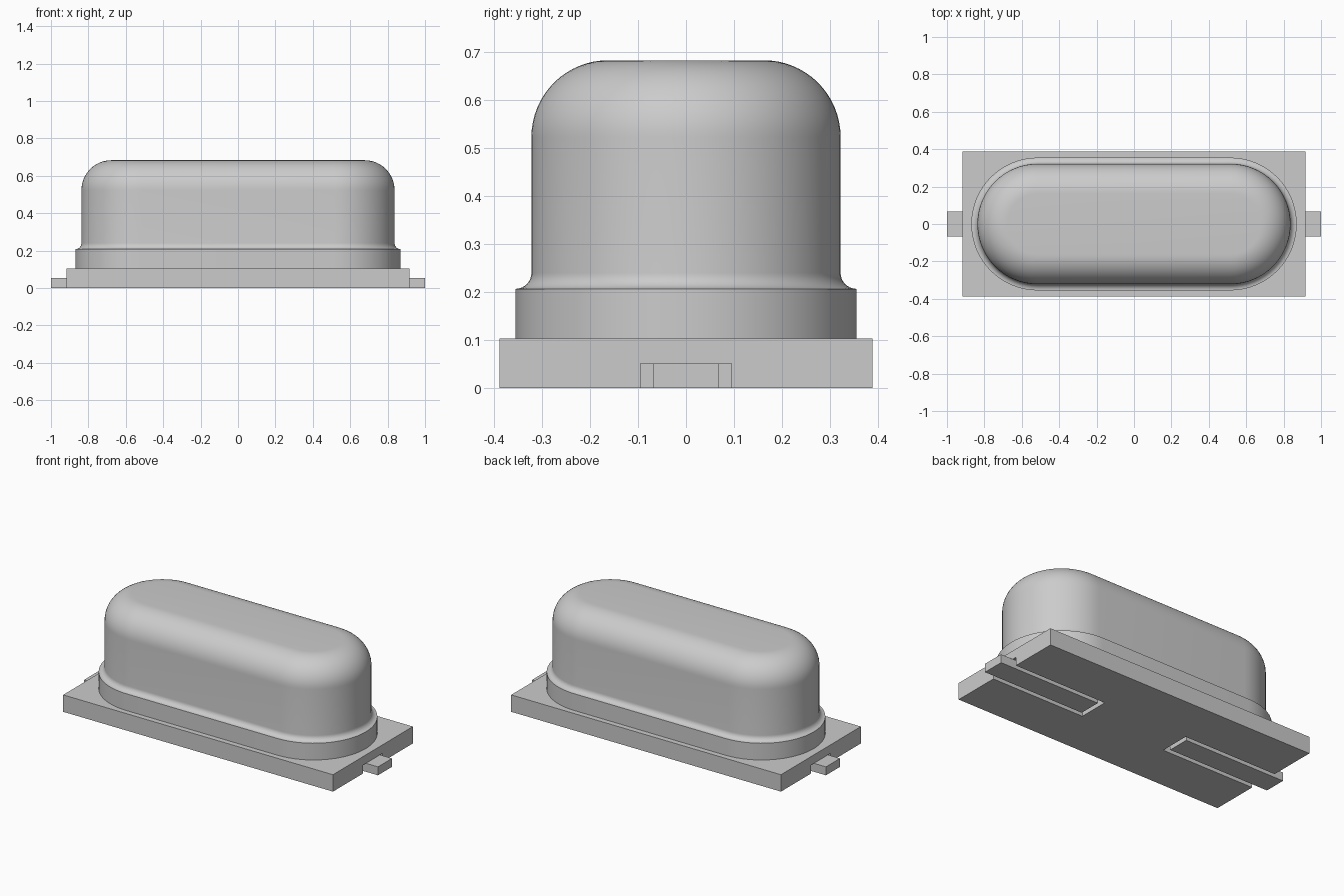
import bpy, bmesh
from math import sin, cos, pi, radians

cube = bpy.data.objects.get("Cube")
if cube:
    bpy.data.objects.remove(cube, do_unlink=True)

# One grey material for every part
grey = bpy.data.materials.new("grey")
grey.use_nodes = True
COLOUR = (0.6, 0.6, 0.6, 1)
grey.diffuse_color = COLOUR
grey.node_tree.nodes["Principled BSDF"].inputs["Base Color"].default_value = COLOUR


def make_object(name, bm):
    bmesh.ops.recalc_face_normals(bm, faces=bm.faces)
    mesh = bpy.data.meshes.new(name)
    bm.to_mesh(mesh)
    bm.free()
    mesh.materials.append(grey)
    obj = bpy.data.objects.new(name, mesh)
    bpy.context.collection.objects.link(obj)
    return obj


def activate(obj):
    bpy.ops.object.select_all(action='DESELECT')
    obj.select_set(True)
    bpy.context.view_layer.objects.active = obj


def box(name, low, high):
    bm = bmesh.new()
    bmesh.ops.create_cube(bm, size=1)
    for v in bm.verts:
        v.co = [(a + b) / 2 + c * (b - a) for a, b, c in zip(low, high, v.co)]
    return make_object(name, bm)


# Base plate, with a slot under each end that holds a lead
HALF_X, HALF_Y, BASE_TOP = 0.918, 0.388, 0.104
LEAD_TOP, LEAD_Y, GAP, SLOT_END = 0.052, 0.068, 0.027, 0.287
base = box("base_plate", (-HALF_X, -HALF_Y, 0), (HALF_X, HALF_Y, BASE_TOP))
for side, label in ((1, "left"), (-1, "right")):
    def span(a, b):
        return sorted((side * a, side * b))

    x0, x1 = span(SLOT_END, 1.1)
    slot_y = LEAD_Y + GAP
    cutter = box("slot_cutter", (x0, -slot_y, -0.1), (x1, slot_y, LEAD_TOP))
    cutter.hide_render = True
    activate(base)
    cut = base.modifiers.new("slot", 'BOOLEAN')
    cut.operation = 'DIFFERENCE'
    cut.solver = 'EXACT'
    cut.object = cutter
    bpy.ops.object.modifier_apply(modifier=cut.name)
    bpy.data.objects.remove(cutter, do_unlink=True)

    x0, x1 = span(SLOT_END + GAP, 1)
    box(label + "_lead", (x0, -LEAD_Y, 0), (x1, LEAD_Y, LEAD_TOP))

# Metal can: a stack of round-ended outlines following a (radius, height) profile
STRAIGHT, ARC = 0.515, 32
FLANGE_R, FLANGE_TOP, CAN_R, CAN_TOP = 0.355, 0.207, 0.322, 0.683
FLARE, ROUND = FLANGE_R - CAN_R, 0.16
profile = [(FLANGE_R, BASE_TOP - 0.01)]
for i in range(9):
    t = pi / 2 * i / 8
    profile.append((FLANGE_R - FLARE * sin(t), FLANGE_TOP + FLARE * (1 - cos(t))))
for i in range(17):
    t = pi / 2 * i / 16
    profile.append((CAN_R - ROUND * (1 - cos(t)), CAN_TOP - ROUND * (1 - sin(t))))

bm = bmesh.new()
rings = []
for r, z in profile:
    ring = []
    for side in (1, -1):
        for i in range(ARC + 1):
            t = pi * i / ARC - pi / 2
            ring.append(bm.verts.new((side * (STRAIGHT + r * cos(t)), side * r * sin(t), z)))
    rings.append(ring)
for low, high in zip(rings, rings[1:]):
    for i in range(len(low)):
        bm.faces.new((low[i - 1], low[i], high[i], high[i - 1]))
bm.faces.new(rings[0])
bm.faces.new(rings[-1])
can = make_object("metal_can", bm)
activate(can)
bpy.ops.object.shade_smooth_by_angle(angle=radians(35))
